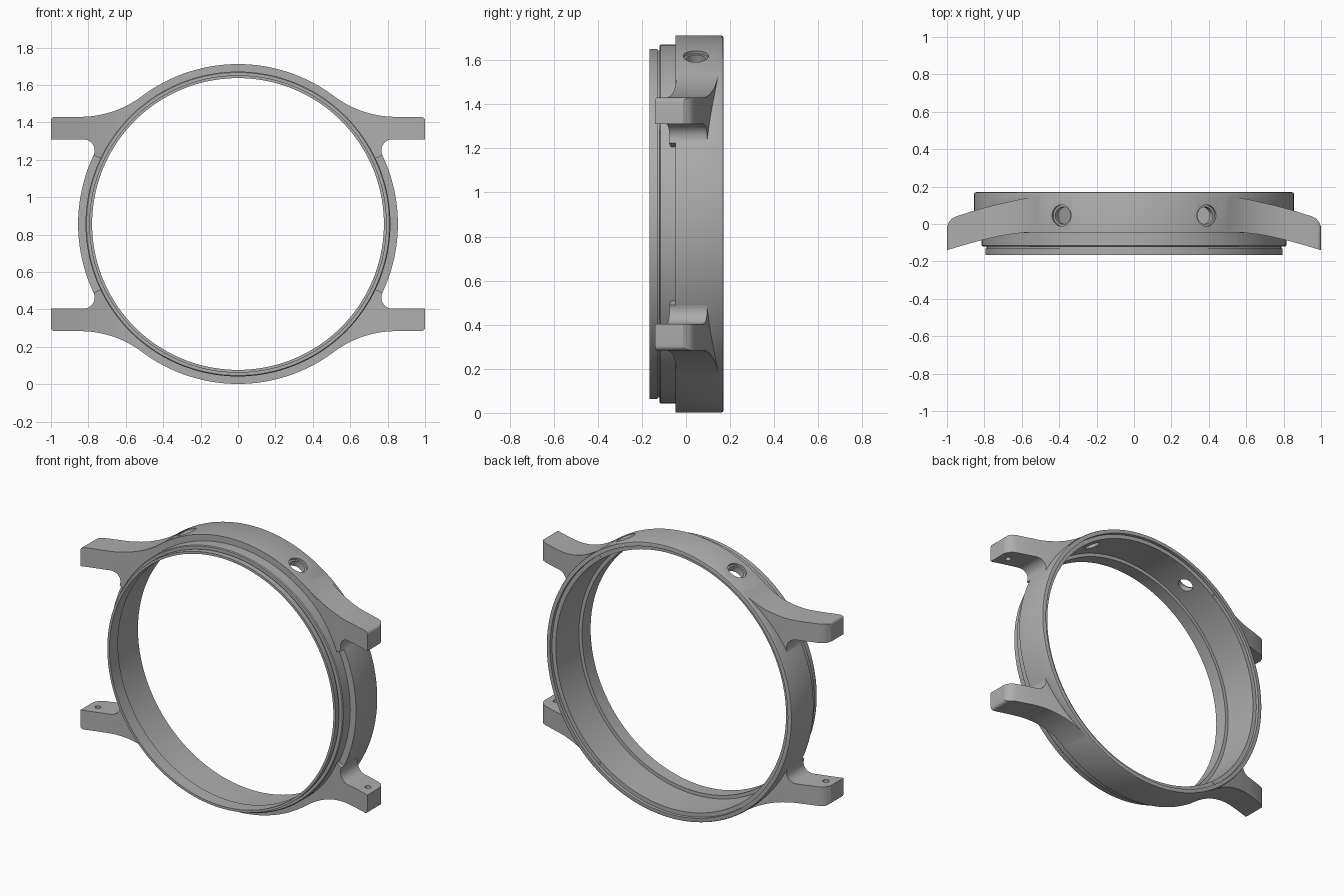
import bpy, bmesh
from math import sin, cos, asin, sqrt, radians, pi
from mathutils import Matrix, Vector

cube = bpy.data.objects.get("Cube")
if cube:
    bpy.data.objects.remove(cube, do_unlink=True)

CENTRE = Vector((0, 0, 0.857))
R = 0.855           # outer radius of the case
LUG_TOP, LUG_LOW = 0.573, 0.453

steel = bpy.data.materials.new("brushed grey")
steel.use_nodes = True
GREY = (0.42, 0.42, 0.42, 1)
steel.diffuse_color = GREY
steel.node_tree.nodes["Principled BSDF"].inputs["Base Color"].default_value = GREY


def make(name, bm):
    bmesh.ops.recalc_face_normals(bm, faces=bm.faces)
    mesh = bpy.data.meshes.new(name)
    bm.to_mesh(mesh)
    bm.free()
    mesh.materials.append(steel)
    ob = bpy.data.objects.new(name, mesh)
    ob.location = CENTRE
    bpy.context.collection.objects.link(ob)
    return ob


def prism(name, points, push):
    bm = bmesh.new()
    face = bm.faces.new([bm.verts.new(p) for p in points])
    ext = bmesh.ops.extrude_face_region(bm, geom=[face])
    moved = [v for v in ext["geom"] if isinstance(v, bmesh.types.BMVert)]
    bmesh.ops.translate(bm, verts=moved, vec=push)
    return make(name, bm)


def cylinder(name, radius, start, end, y, x=0.0, angle=0.0):
    # axis along z, then tilted about y
    bm = bmesh.new()
    spot = Matrix.Rotation(angle, 4, 'Y') @ Matrix.Translation((x, y, (start + end) / 2))
    bmesh.ops.create_cone(bm, cap_ends=True, segments=32, radius1=radius,
                          radius2=radius, depth=end - start, matrix=spot)
    return make(name, bm)


def apply(ob, mod):
    bpy.context.view_layer.objects.active = ob
    bpy.ops.object.modifier_apply(modifier=mod.name)


def combine(ob, other, operation):
    mod = ob.modifiers.new(operation, 'BOOLEAN')
    mod.operation, mod.solver, mod.object = operation, 'EXACT', other
    apply(ob, mod)
    bpy.data.objects.remove(other, do_unlink=True)


def arc(cx, cz, radius, a0, a1, steps):
    return [(cx + radius * cos(a0 + (a1 - a0) * i / steps), 0.0,
             cz + radius * sin(a0 + (a1 - a0) * i / steps)) for i in range(steps + 1)]


# Stepped ring: (radius, y) section turned about the y axis
section = [(0.78, -0.165), (0.795, -0.165), (0.795, -0.13), (0.788, -0.13),
           (0.788, -0.12), (0.81, -0.12), (0.815, -0.115), (0.815, -0.047),
           (R, -0.047), (R, 0.16), (0.852, 0.168), (0.845, 0.17), (0.828, 0.17),
           (0.828, 0.15), (0.802, 0.15), (0.802, -0.08), (0.78, -0.08)]
bm = bmesh.new()
loop = [bm.verts.new((r, y, 0)) for r, y in section]
edges = [bm.edges.new((a, b)) for a, b in zip(loop, loop[1:] + loop[:1])]
bmesh.ops.spin(bm, geom=loop + edges, cent=(0, 0, 0), axis=(0, 1, 0),
               angle=2 * pi, steps=144, use_merge=True)
bmesh.ops.remove_doubles(bm, verts=bm.verts, dist=0.0001)
case = make("watch_case", bm)

# Lug outline: wide outer fillet, rounded tip, small inner fillet, arc in the ring wall
big = 0.55
small = 0.06
a_out = asin((LUG_TOP + big) / (R + big))
a_in = asin((LUG_LOW - small) / (R + small))
outline = arc((R + big) * cos(a_out), LUG_TOP + big, big, pi + a_out, 1.5 * pi, 14)
outline += arc(0.98, LUG_TOP - 0.02, 0.02, pi / 2, 0, 5)
outline.append((1.0, 0.0, LUG_LOW))
outline += arc((R + small) * cos(a_in), LUG_LOW - small, small, pi / 2, pi + a_in, 12)
outline += arc(0, 0, 0.812, a_in, a_out, 14)
outline = [(x, -0.3, z) for x, _, z in outline]
lugs = prism("lugs", outline, (0, 0.6, 0))

# Downswept lug profile
sweep = [(0.45, -0.044), (0.58, -0.046), (0.65, -0.053), (0.72, -0.065), (0.8, -0.083),
         (0.9, -0.11), (1.01, -0.143), (1.01, -0.03), (0.998, -0.01), (0.99, 0.01),
         (0.975, 0.028), (0.95, 0.041), (0.85, 0.073), (0.75, 0.1), (0.62, 0.13),
         (0.45, 0.16)]
combine(lugs, prism("sweep", [(x, y, 0.2) for x, y in sweep], (0, 0, 0.7)), 'INTERSECT')

# Strap pin socket in the inner side, then mirror to four lugs
combine(lugs, cylinder("pin_socket", 0.018, 0.4, 0.51, -0.05, x=0.94), 'DIFFERENCE')
mirror = lugs.modifiers.new("mirror", 'MIRROR')
mirror.use_axis = (True, False, True)
mirror.use_mirror_merge = False
apply(lugs, mirror)
combine(case, lugs, 'UNION')

# Two counterbored button holes through the upper wall
for side in (-1, 1):
    tilt = side * radians(27)
    combine(case, cylinder("button_bore", 0.046, 0.7, 0.95, 0.045, angle=tilt), 'DIFFERENCE')
    combine(case, cylinder("button_seat", 0.057, 0.838, 0.95, 0.045, angle=tilt), 'DIFFERENCE')

bpy.ops.object.select_all(action='DESELECT')
case.select_set(True)
bpy.context.view_layer.objects.active = case
bpy.ops.object.shade_smooth_by_angle(angle=radians(25))
